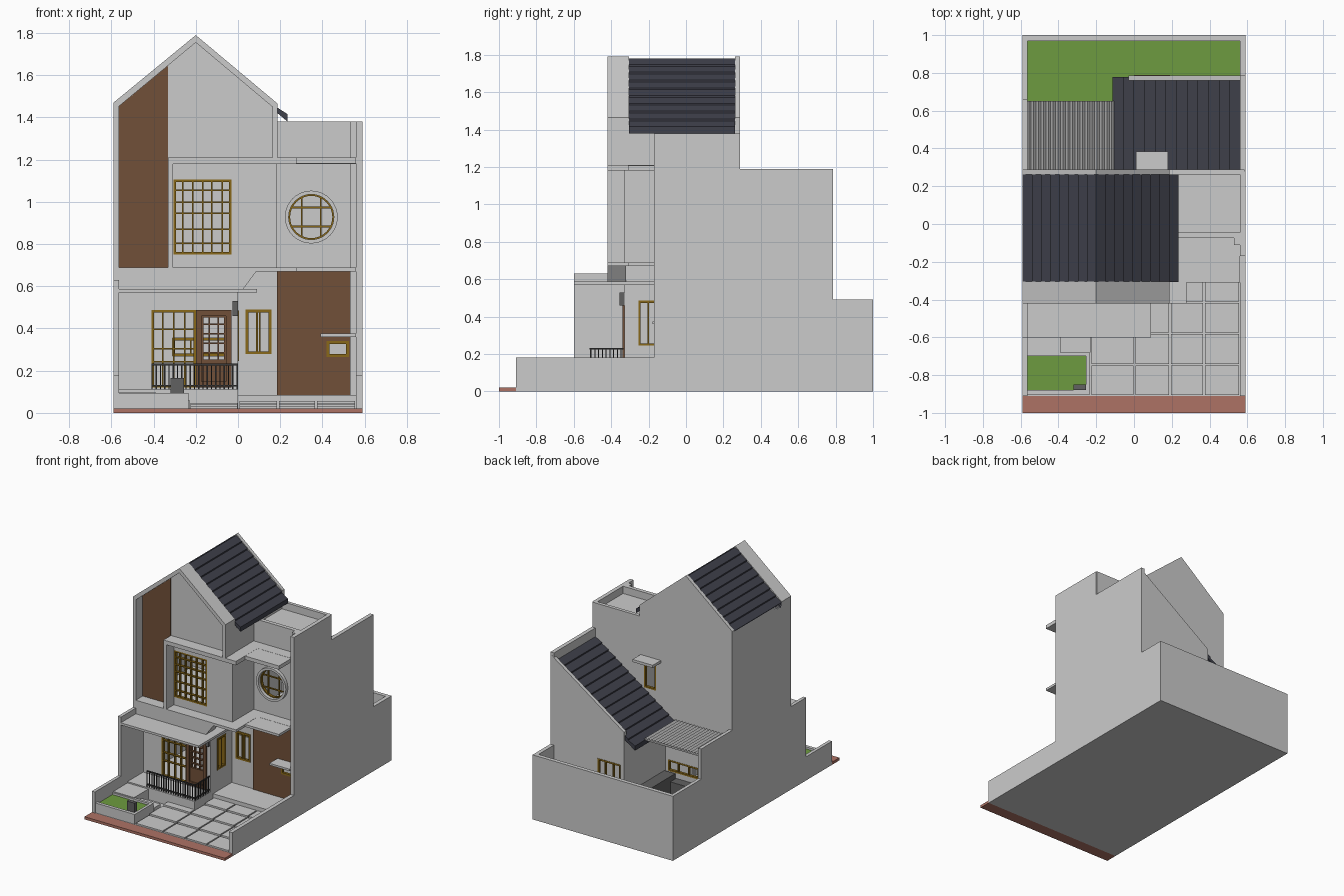
import bpy, bmesh, math

if "Cube" in bpy.data.objects:
    bpy.data.objects.remove(bpy.data.objects["Cube"])

def mat(name, r, g, b):
    m = bpy.data.materials.new(name)
    m.diffuse_color = (r, g, b, 1)
    m.use_nodes = True
    m.node_tree.nodes["Principled BSDF"].inputs["Base Color"].default_value = m.diffuse_color
    return m

WALL = mat("pale_plaster", .6, .6, .6)
ROOF = mat("slate_roof", .05, .052, .07)
BROWN = mat("brown_cladding", .165, .08, .04)
GOLD = mat("gold_frame", .25, .14, .01)
GRASS = mat("grass_green", .155, .33, .05)
RED = mat("red_paving", .42, .17, .13)
IRON = mat("dark_iron", .04, .04, .04)
GREY = mat("mid_grey", .12, .12, .12)
SHEET = mat("corrugated_grey", .45, .45, .45)

def finish(name, bm, m):
    bmesh.ops.recalc_face_normals(bm, faces=bm.faces)
    me = bpy.data.meshes.new(name)
    bm.to_mesh(me)
    bm.free()
    me.materials.append(m)
    o = bpy.data.objects.new(name, me)
    bpy.context.collection.objects.link(o)
    return o

def boxes(name, lst, m=WALL):
    """One object from boxes given as (x0, x1, y0, y1, z0, z1)."""
    bm = bmesh.new()
    for x0, x1, y0, y1, z0, z1 in lst:
        vs = bmesh.ops.create_cube(bm, size=1)["verts"]
        for v in vs:
            v.co = ((x0 + x1) / 2 + v.co.x * (x1 - x0),
                    (y0 + y1) / 2 + v.co.y * (y1 - y0),
                    (z0 + z1) / 2 + v.co.z * (z1 - z0))
    return finish(name, bm, m)

def prism(name, pts, axis, a, b, m=WALL):
    """Profile (u, z) extruded along 'x' or 'y' from a to b."""
    bm = bmesh.new()
    put = (lambda u, z: (u, a, z)) if axis == 'y' else (lambda u, z: (a, u, z))
    f = bm.faces.new([bm.verts.new(put(*p)) for p in pts])
    r = bmesh.ops.extrude_face_region(bm, geom=[f])
    d = (0, b - a, 0) if axis == 'y' else (b - a, 0, 0)
    bmesh.ops.translate(bm, vec=d, verts=[v for v in r["geom"] if isinstance(v, bmesh.types.BMVert)])
    return finish(name, bm, m)

def cut(o, cutter):
    """Subtract a cutter for good, then remove it."""
    md = o.modifiers.new("opening", 'BOOLEAN')
    md.operation, md.object, md.solver = 'DIFFERENCE', cutter, 'EXACT'
    dg = bpy.context.evaluated_depsgraph_get()
    dg.update()
    me = bpy.data.meshes.new_from_object(o.evaluated_get(dg))
    o.modifiers.clear()
    o.data = me
    bpy.data.objects.remove(cutter)

def window(name, u0, u1, z0, z1, p, us=(), zs=(), axis='y', m=GOLD, t=.012, d=.02):
    """Frame in the plane axis = p, with bars at fractions us, zs."""
    bars = [(u0, u0 + t, z0, z1), (u1 - t, u1, z0, z1), (u0, u1, z0, z0 + t), (u0, u1, z1 - t, z1)]
    h = t * .3
    for f in us:
        c = u0 + f * (u1 - u0)
        bars.append((c - h, c + h, z0, z1))
    for f in zs:
        c = z0 + f * (z1 - z0)
        bars.append((u0, u1, c - h, c + h))
    q0, q1 = p - d / 2, p + d / 2
    if axis == 'y':
        return boxes(name, [(a, b, q0, q1, c, e) for a, b, c, e in bars], m)
    return boxes(name, [(q0, q1, a, b, c, e) for a, b, c, e in bars], m)

def tiled_slope(name, x0, z0, x1, z1, n, y0, y1):
    """Roof slope of n overlapping rows from the high end (0) to the low end (1)."""
    pts = []
    for i in range(n):
        for f, lift in ((i / n, 0), ((i + 1) / n, .01)):
            pts.append((x0 + f * (x1 - x0), z0 + f * (z1 - z0) + lift))
    pts += [(x1, z1 - .025), (x0, z0 - .035)]
    return prism(name, pts, 'y', y0, y1, ROOF)

# ground, pavement, plot walls
boxes("ground_slab", [(-.59, .59, -.91, 1, 0, .02)])
boxes("pavement", [(-.59, .59, -1, -.91, 0, .02)], RED)
prism("left_wall", [(-.91, 0), (-.91, .18), (-.6, .18), (-.6, .63), (-.42, .63), (-.42, 1.46), (.28, 1.46),
                    (.28, .72), (.66, .72), (.66, .49), (1, .49), (1, 0)], 'x', -.59, -.565)
prism("right_wall", [(-.91, 0), (-.91, .18), (-.17, .18), (-.17, 1.38), (.28, 1.38), (.28, 1.19),
                     (.785, 1.19), (.785, .49), (1, .49), (1, 0)], 'x', .56, .59)
boxes("back_wall", [(-.59, .59, .97, 1, 0, .49)])
boxes("back_lawn", [(-.57, .56, .65, .97, .02, .08)], GRASS)
boxes("back_patio", [(-.57, .56, -.3, .65, .02, .085)])

# driveway tiles in rising rows
tiles = []
for r in range(5):
    y = -.905 + r * .165
    for x0, x1 in ((-.225, -.002), (.008, .185), (.195, .365), (.375, .555)):
        if not (x0 < -.1 and r > 2):
            tiles.append((x0, x1, y, y + .157, .01, .032 + .008 * r))
boxes("driveway_tiles", tiles)

# planter and porch
boxes("planter", [(-.59, -.235, -.905, -.88, 0, .095), (-.255, -.235, -.88, -.7, 0, .095),
                  (-.57, -.235, -.7, -.68, 0, .095)])
boxes("planter_lawn", [(-.57, -.255, -.88, -.7, .02, .08)], GRASS)
boxes("meter_box", [(-.32, -.255, -.878, -.85, .08, .165)], GREY)
boxes("porch", [(-.57, 0, -.52, -.32, .02, .11), (-.57, -.39, -.69, -.5, .02, .1), (-.39, -.23, -.68, -.6, .02, .06)])
rail = [(-.41, 0, -.515, -.505, z, z + .008) for z in (.125, .225)]
rail += [(-.008, 0, -.515, -.335, z, z + .008) for z in (.125, .225)]
rail += [(-.41 + i * .0201, -.404 + i * .0201, -.513, -.507, .11, .23) for i in range(21)]
rail += [(-.007, -.001, -.51 + i * .02, -.504 + i * .02, .11, .23) for i in range(9)]
boxes("porch_railing", rail, IRON)

# front wall with gable, and its openings
front = prism("front_wall", [(-.58, .02), (0, .02), (0, .67), (.185, .67), (.185, 1.44), (-.2, 1.765), (-.58, 1.44)],
              'y', -.33, -.3)
cut(front, boxes("cutter", [(-.305, -.03, -.5, 0, .75, 1.105), (-.41, -.03, -.5, 0, .12, .488)]))
prism("gable_frame", [(-.59, .63), (-.59, 1.47), (-.2, 1.79), (.188, 1.465), (.188, 1.21), (.163, 1.21), (.163, 1.45),
                      (-.2, 1.755), (-.565, 1.452), (-.565, .63)], 'y', -.42, -.305)
prism("brown_front_panel", [(-.565, .69), (-.332, .69), (-.332, 1.645), (-.565, 1.452)], 'y', -.337, -.329, BROWN)
window("upper_window", -.305, -.03, .75, 1.105, -.32, (.16, .33, .5, .66, .84), (.15, .34, .55, .7, .86))
window("porch_window", -.41, -.2, .12, .488, -.32, (.25, .5, .75), (.33, .5, .75))
window("front_door_frame", -.2, -.03, .12, .488, -.325, (), (), m=BROWN, t=.028, d=.03)
boxes("front_door_panel", [(-.19, -.04, -.33, -.31, .12, .24)], BROWN)
window("front_door_grille", -.175, -.055, .24, .465, -.32, (.33, .67), (.2, .4, .6, .8), m=BROWN)
boxes("wall_lamp", [(-.025, -.001, -.355, -.328, .46, .53)], GREY)

# canopy, floor bands, bay fin
boxes("canopy", [(-.57, .09, -.6, -.08, .57, .587)])
prism("canopy_fascia", [(-.57, .58), (.02, .58), (.09, .675), (-.57, .675)], 'y', -.42, -.32)
boxes("first_floor_band", [(-.57, .277, -.42, -.06, .67, .69), (.27, .56, -.16, -.06, .67, .69),
                           (-.57, .56, -.31, .27, .671, .689)])
boxes("upper_floor_band", [(-.332, .277, -.42, -.06, 1.18, 1.21), (.27, .56, -.16, -.06, 1.18, 1.21),
                           (-.57, .56, -.31, .27, 1.181, 1.209)])
boxes("bay_fin", [(-.332, -.308, -.42, -.32, .68, 1.19)])

# side walls of the front block
side = boxes("porch_side_wall", [(-.025, 0, -.32, -.07, .02, .67)])
cut(side, boxes("cutter", [(-.1, .1, -.255, -.15, .245, .485)]))
window("porch_side_window", -.255, -.15, .245, .485, -.01, (.5,), (), 'x', d=.03)
boxes("upper_side_wall", [(.16, .185, -.32, .28, .68, 1.44)])

# recessed right front with round window
right = boxes("right_front_wall", [(-.02, .57, -.075, -.045, .02, 1.38)])
hole = boxes("cutter", [(.04, .155, -.2, 0, .28, .488), (.42, .525, -.2, 0, .265, .34)])
cut(right, hole)
RX, RZ = .347, .928
circle = lambda r: [(RX + r * math.cos(i * math.tau / 40), RZ + r * math.sin(i * math.tau / 40)) for i in range(40)]
cut(right, prism("cutter", circle(.107), 'y', -.2, .05))
ring = prism("round_window_surround", circle(.125), 'y', -.1, -.06)
cut(ring, prism("cutter", circle(.107), 'y', -.2, .05))
ring = prism("round_window_frame", circle(.108), 'y', -.075, -.055, GOLD)
cut(ring, prism("cutter", circle(.1), 'y', -.2, .05))
bars = []
for s in (-.045, .045):
    bars += [(RX + s - .004, RX + s + .004, -.07, -.06, RZ - .093, RZ + .093),
             (RX - .093, RX + .093, -.07, -.06, RZ + s - .004, RZ + s + .004)]
boxes("round_window_grille", bars, GOLD)
panel = boxes("brown_right_panel", [(.185, .53, -.083, -.074, .06, .672)], BROWN)
cut(panel, boxes("cutter", [(.42, .525, -.2, 0, .265, .34)]))
window("narrow_window", .035, .158, .278, .49, -.07, (.45, .55), (), t=.014)
window("small_window", .42, .525, .265, .34, -.075, (), (), t=.014)
boxes("small_awning", [(.39, .56, -.18, -.075, .36, .375)])
boxes("right_pilaster", [(.53, .575, -.11, -.06, .02, 1.38)])
boxes("terrace_roof", [(.17, .57, -.06, .27, 1.3, 1.325)])

# rear gable wall with small window, rear opening
rear = prism("rear_gable_wall", [(-.59, 0), (.585, 0), (.585, 1.38), (.188, 1.38), (.188, 1.465), (-.2, 1.79),
                                 (-.59, 1.47)], 'y', .262, .288)
cut(rear, boxes("cutter", [(.05, .15, .1, .5, .85, 1.06), (-.31, -.05, .1, .5, .27, .355)]))
window("rear_upper_window", .05, .15, .85, 1.06, .28)
window("rear_lower_window", -.31, -.05, .27, .355, .28, (.33, .67))
boxes("rear_awning", [(.01, .18, .28, .385, 1.07, 1.09)])

# main pitched roof
tiled_slope("main_roof_right", -.2, 1.78, .235, 1.405, 9, -.306, .263)
tiled_slope("main_roof_left", -.2, 1.78, -.59, 1.455, 8, -.306, .263)

# rear wing with lean-to roof
wing = prism("wing_back_wall", [(-.03, 0), (.575, 0), (.575, 1.165), (-.03, .745)], 'y', .76, .787)
cut(wing, boxes("cutter", [(0, .19, .6, .9, .1, .49)]))
window("wing_door", 0, .19, .1, .49, .78, (.33, .67), (.5,))
prism("wing_side_wall", [(.28, 0), (.28, .69), (.77, .69), (.77, 0)], 'x', -.03, -.005)
tiled_slope("wing_roof", .562, 1.125, -.115, .65, 12, .287, .777)

# corrugated patio cover and counter
n = 36
pts = [(-.57 + .465 * i / n, .665 + (.012 if i % 2 else 0)) for i in range(n + 1)]
prism("patio_cover", pts + [(-.105, .655), (-.57, .655)], 'y', .285, .652, SHEET)
boxes("patio_counter", [(-.12, -.03, .3, .6, .08, .27), (-.4, -.12, .29, .36, .08, .23)], GREY)
